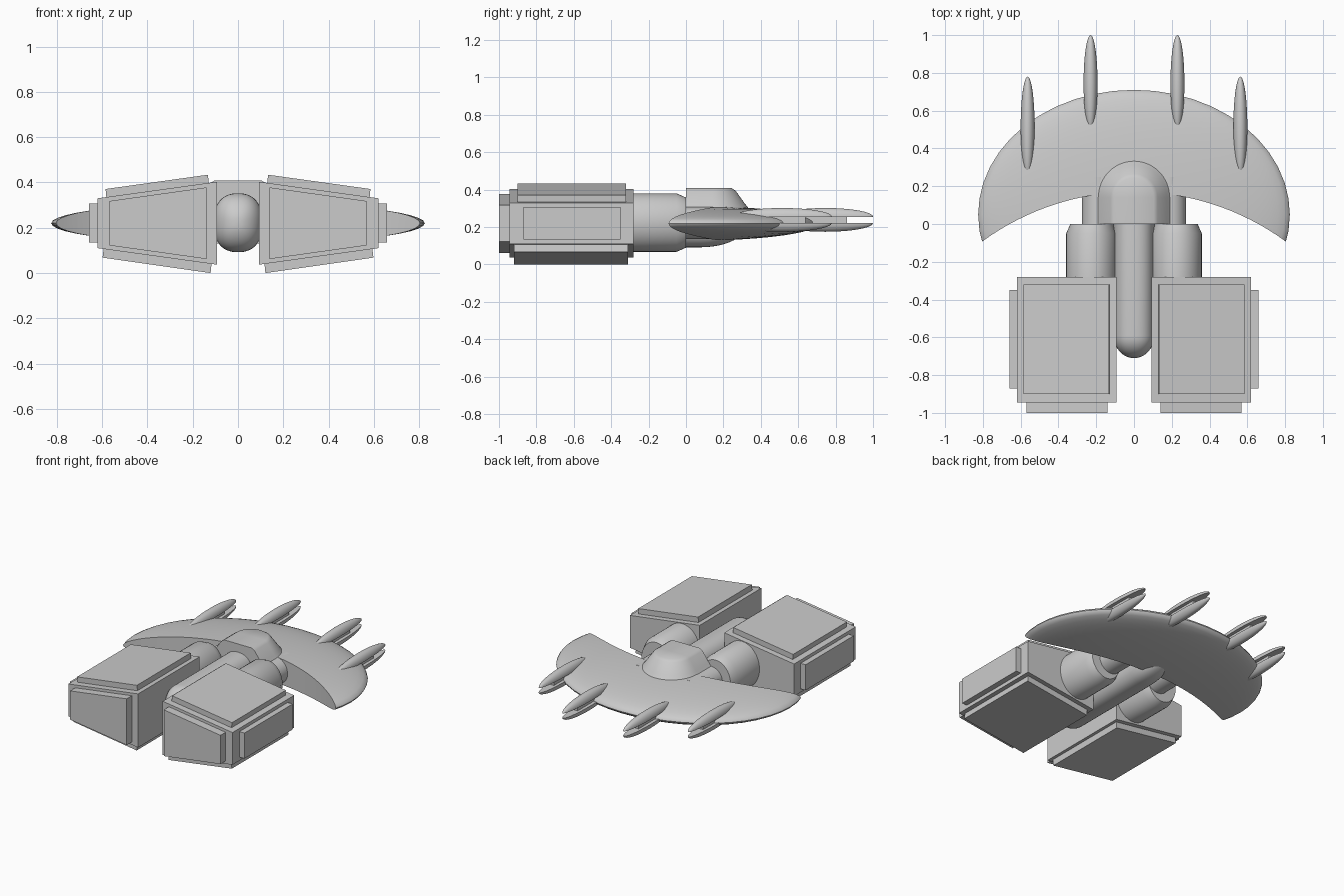
import bpy, bmesh, math
from math import sin, cos, pi, sqrt

if "Cube" in bpy.data.objects:
    bpy.data.objects.remove(bpy.data.objects["Cube"])


def make(name, verts, faces, smooth=False):
    me = bpy.data.meshes.new(name)
    me.from_pydata(verts, [], faces)
    bm = bmesh.new()
    bm.from_mesh(me)
    bmesh.ops.recalc_face_normals(bm, faces=bm.faces)
    bm.to_mesh(me)
    bm.free()
    ob = bpy.data.objects.new(name, me)
    bpy.context.collection.objects.link(ob)
    if smooth:
        smooth_by_angle(ob)
    return ob


def smooth_by_angle(ob):
    bpy.ops.object.select_all(action='DESELECT')
    ob.select_set(True)
    bpy.context.view_layer.objects.active = ob
    bpy.ops.object.shade_smooth_by_angle(angle=math.radians(35))


def loft(name, rings, smooth=False):
    n = len(rings[0])
    verts = [p for r in rings for p in r]
    faces = [(k * n + i, k * n + (i + 1) % n, (k + 1) * n + (i + 1) % n, (k + 1) * n + i)
             for k in range(len(rings) - 1) for i in range(n)]
    faces += [tuple(range(n)), tuple(range((len(rings) - 1) * n, len(rings) * n))]
    return make(name, verts, faces, smooth)


def prism(name, xz, y0, y1):
    return loft(name, [[(x, y, z) for x, z in xz] for y in (y0, y1)])


def oval(cx, y, cz, rx, rz, n=40, e=2.0):
    pts = []
    for i in range(n):
        c, s = cos(2 * pi * i / n), sin(2 * pi * i / n)
        pts.append((cx + rx * math.copysign(abs(c) ** (2 / e), c), y,
                    cz + rz * math.copysign(abs(s) ** (2 / e), s)))
    return pts


# Crescent wing: flattened ellipsoid with a round bite out of its rear
bpy.ops.mesh.primitive_uv_sphere_add(segments=48, ring_count=24, location=(0, 0.05, 0.22))
wing = bpy.context.object
wing.name = "crescent_wing"
wing.scale = (0.825, 0.66, 0.092)
bpy.ops.object.transform_apply(location=True, scale=True)
bpy.ops.mesh.primitive_cylinder_add(vertices=160, radius=1.36, depth=1, location=(0, -1.19, 0.22))
cutter = bpy.context.object
cutter.name = "wing_cutter"
cut = wing.modifiers.new("bite", 'BOOLEAN')
cut.operation = 'DIFFERENCE'
cut.solver = 'EXACT'
cut.object = cutter
bpy.context.view_layer.objects.active = wing
bpy.ops.object.modifier_apply(modifier="bite")
bpy.data.objects.remove(cutter)
smooth_by_angle(wing)

# Central fuselage with rounded ends
rings = []
for k in range(1, 11):
    a = k / 10 * pi / 2
    rings.append(oval(0, -0.59 - 0.12 * cos(a), 0.222, 0.108 * sin(a), 0.13 * sin(a), e=2.4))
for k in range(0, 10):
    a = k / 10 * pi / 2
    rings.append(oval(0, 0.08 + 0.25 * sin(a), 0.222, 0.108 * cos(a), 0.13 * cos(a), e=2.4))
loft("fuselage", rings, True)


# Cockpit dome: U-shaped plan, stepped in towards the flat top
def u_ring(r, z, n=24):
    return [(r, 0, z)] + [(r * cos(pi * i / n), 0.14 + r * sin(pi * i / n), z)
                          for i in range(n + 1)] + [(-r, 0, z)]


loft("cockpit_dome", [u_ring(r, z) for r, z in
     [(0.2, 0.2), (0.195, 0.3), (0.175, 0.325), (0.125, 0.395), (0.105, 0.408)]], True)

for side, s in (("left", -1), ("right", 1)):
    # Engine nacelle and the pipe joining it to the wing
    loft(side + "_nacelle", [oval(s * 0.225, y, 0.224, rx, rz) for y, rx, rz in
         [(-0.32, 0.134, 0.156), (-0.05, 0.134, 0.156), (0.0, 0.112, 0.134)]], True)
    loft(side + "_pipe", [oval(s * 0.19, y, 0.222, 0.085, 0.085) for y in (-0.05, 0.25)], True)

    # Cargo box with raised panels on the top, bottom, end and outer side
    def wedge(name, corners, y0, y1):
        prism(side + name, [(s * x, z) for x, z in corners], y0, y1)

    wedge("_cargo_box", [(0.093, 0.403), (0.62, 0.33), (0.62, 0.11), (0.093, 0.037)], -0.945, -0.28)
    wedge("_top_panel", [(0.133, 0.434), (0.585, 0.371), (0.58, 0.32), (0.127, 0.38)], -0.9, -0.32)
    wedge("_bottom_panel", [(0.121, 0.0), (0.598, 0.068), (0.592, 0.12), (0.115, 0.06)], -0.92, -0.31)
    wedge("_end_panel", [(0.14, 0.378), (0.568, 0.318), (0.568, 0.122), (0.14, 0.062)], -1.0, -0.93)
    wedge("_side_panel", [(0.61, 0.308), (0.658, 0.308), (0.658, 0.134), (0.61, 0.134)], -0.87, -0.35)

    # Paired spikes on the leading edge, split by a flat gap with a thin bar inside
    for label, cx, y0, y1, bar in (("inner", 0.23, 0.49, 1.0, 0.86), ("outer", 0.563, 0.25, 0.78, 0.64)):
        for part, d, z0 in (("upper", 1, 0.255), ("lower", -1, 0.222)):
            rings = []
            for k in range(21):
                a = pi * (0.01 + 0.98 * k / 20)
                w = sin(a)
                y = (y0 + y1) / 2 - (y1 - y0) / 2 * cos(a)
                rings.append([(s * cx + 0.037 * w * cos(pi * i / 14), y,
                               z0 + d * 0.047 * w * sin(pi * i / 14)) for i in range(15)])
            loft(f"{side}_{label}_{part}_spike", rings, True)
        b = s * cx
        prism(f"{side}_{label}_spike_bar",
              [(b - 0.014, 0.215), (b + 0.014, 0.215), (b + 0.014, 0.26), (b - 0.014, 0.26)], y0 + 0.1, bar)
